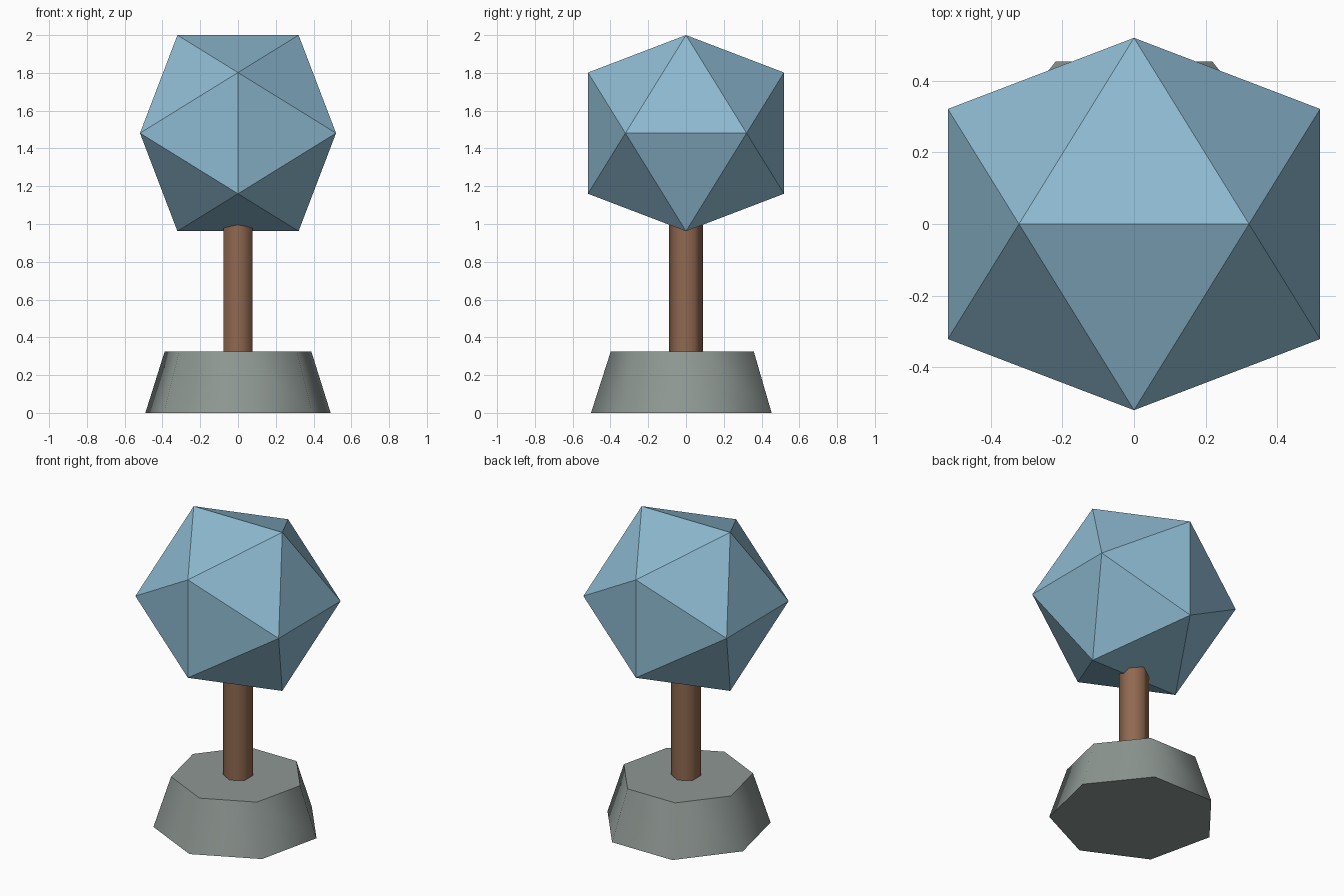
import bpy, bmesh, math

cube = bpy.data.objects.get("Cube")
if cube:
    bpy.data.objects.remove(cube, do_unlink=True)


def material(name, rgb):
    mat = bpy.data.materials.new(name)
    mat.use_nodes = True
    mat.diffuse_color = (*rgb, 1)
    mat.node_tree.nodes["Principled BSDF"].inputs["Base Color"].default_value = (*rgb, 1)
    return mat


def prism(name, sides, r_bottom, r_top, z0, z1, mat):
    """Tapered prism with one corner pointing to the front, soft sides, sharp caps."""
    bpy.ops.mesh.primitive_cone_add(
        vertices=sides, radius1=r_bottom, radius2=r_top, depth=z1 - z0,
        location=(0, 0, (z0 + z1) / 2), rotation=(0, 0, math.pi))
    obj = bpy.context.object
    obj.name = name
    obj.data.materials.append(mat)
    bpy.ops.object.shade_smooth_by_angle(angle=math.radians(65))
    return obj


def icosahedron(name, half_size, z, mat):
    """Flat-faced icosahedron: hull of three crossed golden rectangles."""
    long, short = half_size, half_size * 2 / (1 + math.sqrt(5))
    bm = bmesh.new()
    for a in (-short, short):
        for b in (-long, long):
            for co in ((a, 0, b), (0, b, a), (b, a, 0)):
                bm.verts.new(co)
    bmesh.ops.convex_hull(bm, input=bm.verts)
    bmesh.ops.recalc_face_normals(bm, faces=bm.faces)
    mesh = bpy.data.meshes.new(name)
    bm.to_mesh(mesh)
    bm.free()
    mesh.materials.append(mat)
    obj = bpy.data.objects.new(name, mesh)
    obj.location.z = z
    bpy.context.collection.objects.link(obj)
    return obj


stone = material("grey stone", (0.27, 0.31, 0.29))
wood = material("brown wood", (0.28, 0.14, 0.08))
blue = material("pale blue", (0.27, 0.49, 0.64))

# Seven-sided base, six-sided post, faceted crown
prism("base", 7, 0.503, 0.398, 0, 0.326, stone)
prism("post", 6, 0.089, 0.089, 0.2, 1.2, wood)
icosahedron("crown", 0.519, 1.481, blue)
